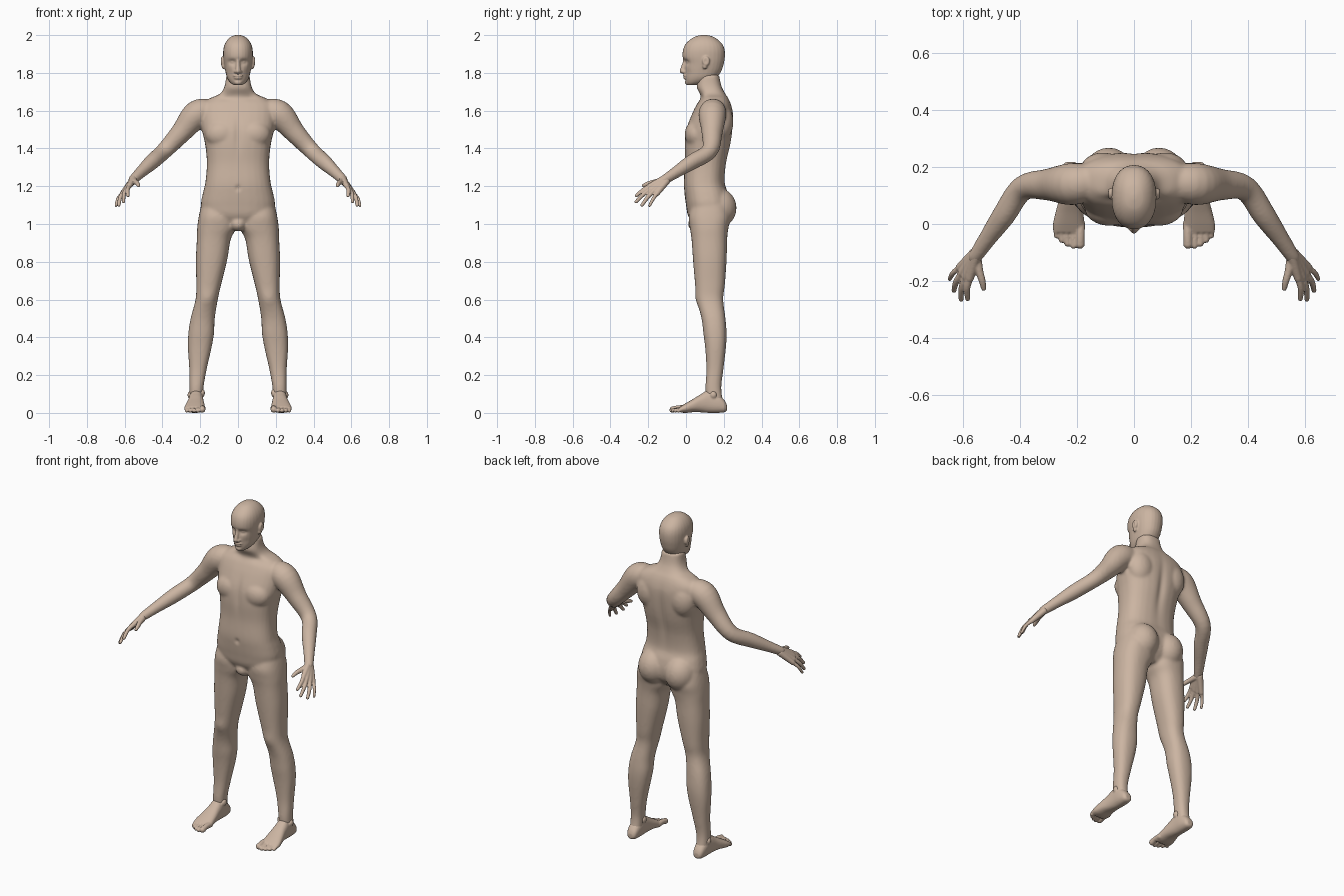
import bpy, bmesh, math
from mathutils import Vector, Matrix

SIDES = 28
skin = bpy.data.materials.new("skin")
skin.diffuse_color = (0.60, 0.46, 0.36, 1)


def spline(rows, steps=5):
    """Catmull-Rom interpolation of equal-length number rows."""
    out = []
    for i in range(len(rows) - 1):
        a, b, c, d = (rows[max(0, min(len(rows) - 1, i + k))] for k in (-1, 0, 1, 2))
        for s in range(steps):
            t = s / steps
            out.append([0.5 * (2 * q + (r - p) * t + (2 * p - 5 * q + 4 * r - u) * t * t
                               + (3 * q - p - 3 * r + u) * t ** 3)
                        for p, q, r, u in zip(a, b, c, d)])
    return out + [list(rows[-1])]


def loft(bm, rings):
    vs = [[bm.verts.new(p) for p in ring] for ring in rings]
    for a, b in zip(vs, vs[1:]):
        for i in range(SIDES):
            j = (i + 1) % SIDES
            bm.faces.new((a[i], a[j], b[j], b[i]))
    bm.faces.new(vs[0][::-1])
    bm.faces.new(vs[-1])


def stack(bm, rows, axis="z", side=1, power=0.85):
    """Rows of (position on axis, centre x, half width, low, high) as rounded sections."""
    rings = []
    for t, cx, hx, lo, hi in spline(rows):
        ring = []
        for k in range(SIDES):
            a = math.tau * k / SIDES
            c, s = (math.copysign(abs(f) ** power, f) for f in (math.cos(a), math.sin(a)))
            x, d = side * (cx + hx * c), (lo + hi) / 2 + (hi - lo) / 2 * s
            ring.append((x, d, t) if axis == "z" else (x, t, d))
        rings.append(ring)
    loft(bm, rings)


def tube(bm, pts, side=1):
    """Round limb through (x, y, z, radius) points, with domed ends."""
    rows = spline(pts)
    ps = [Vector((side * r[0], r[1], r[2])) for r in rows]
    d = (ps[-1] - ps[0]).normalized()
    ref = Vector((0, 0, 1)) if abs(d.y) > 0.8 else Vector((0, 1, 0))
    rings = []
    for i, p in enumerate(ps):
        t = (ps[min(i + 1, len(ps) - 1)] - ps[max(i - 1, 0)]).normalized()
        u = t.cross(ref).normalized()
        w = t.cross(u)
        rings.append([p + rows[i][3] * (u * math.cos(math.tau * k / SIDES) + w * math.sin(math.tau * k / SIDES))
                      for k in range(SIDES)])
    loft(bm, rings)
    for p, r in ((ps[0], rows[0][3]), (ps[-1], rows[-1][3])):
        ball(bm, p, (r, r, r))


def ball(bm, c, r):
    m = Matrix.Translation(c) @ Matrix.Diagonal((*r, 1))
    bmesh.ops.create_uvsphere(bm, u_segments=24, v_segments=14, radius=1, matrix=m)


def finish(name, bm, voxel, smooth, strokes=()):
    """Fuse overlapping volumes into one skin, then sculpt soft dents and bumps."""
    bmesh.ops.recalc_face_normals(bm, faces=bm.faces)
    me = bpy.data.meshes.new(name)
    bm.to_mesh(me)
    bm.free()
    ob = bpy.data.objects.new(name, me)
    bpy.context.collection.objects.link(ob)
    rm = ob.modifiers.new("fuse", "REMESH")
    rm.mode, rm.voxel_size = "VOXEL", voxel
    sm = ob.modifiers.new("soften", "SMOOTH")
    sm.factor, sm.iterations = 0.5, smooth
    dg = bpy.context.evaluated_depsgraph_get()
    ob_mesh = bpy.data.meshes.new_from_object(ob.evaluated_get(dg))
    ob.modifiers.clear()
    ob.data = ob_mesh
    for c, r, off in strokes:
        for s in ((1, -1) if c[0] else (1,)):
            for v in ob_mesh.vertices:
                e = sum(((v.co[i] - c[i] * (s if i == 0 else 1)) / r[i]) ** 2 for i in range(3))
                if e < 6:
                    v.co += Vector((s * off[0], off[1], off[2])) * math.exp(-e)
    ob_mesh.materials.clear()
    ob_mesh.materials.append(skin)
    ob_mesh.shade_smooth()
    return ob


# Body: torso with neck
bm = bmesh.new()
stack(bm, [(0.985, 0, .07, .05, .18), (1.04, 0, .175, .012, .225), (1.10, 0, .196, .0, .235),
           (1.16, 0, .187, -.008, .225), (1.22, 0, .173, -.012, .206), (1.32, 0, .165, -.006, .213),
           (1.42, 0, .174, -.008, .236), (1.50, 0, .192, .0, .247), (1.58, 0, .20, .03, .25),
           (1.63, 0, .195, .055, .24), (1.665, 0, .15, .075, .225), (1.69, 0, .095, .072, .208),
           (1.73, 0, .071, .056, .188), (1.79, 0, .062, .07, .175)], power=0.8)
ball(bm, (0, .06, 1.0), (.045, .05, .04))
for s in (1, -1):
    # buttocks, chest muscles and shoulder blades
    ball(bm, (s * .088, .17, 1.085), (.092, .098, .105))
    ball(bm, (s * .085, .055, 1.475), (.088, .062, .075))
    ball(bm, (s * .11, .185, 1.54), (.08, .066, .10))
    # legs
    stack(bm, [(1.10, .105, .09, .03, .22), (1.04, .108, .10, .014, .235), (.98, .112, .104, .02, .225),
               (.92, .128, .09, .029, .218), (.81, .14, .083, .037, .215), (.68, .155, .066, .048, .206),
               (.60, .166, .059, .057, .197), (.50, .187, .064, .082, .209), (.42, .195, .068, .092, .215),
               (.34, .203, .062, .102, .211), (.23, .212, .046, .108, .198), (.13, .22, .037, .103, .187),
               (.04, .222, .035, .11, .20)], side=s)
    # arms
    tube(bm, [(.13, .15, 1.60, .055), (.215, .14, 1.583, .074), (.30, .138, 1.485, .056),
              (.39, .125, 1.388, .044), (.456, .031, 1.328, .041), (.51, -.046, 1.278, .032),
              (.552, -.108, 1.238, .026), (.558, -.118, 1.231, .024)], s)
finish("body", bm, 0.008, 7, [
    ((0, .25, 1.40), (.022, .05, .17), (0, -.012, 0)),      # spine groove
    ((0, .0, 1.47), (.018, .05, .09), (0, .008, 0)),        # breastbone
    ((0, -.01, 1.19), (.012, .03, .014), (0, .008, 0)),     # navel
    ((.16, .055, .60), (.035, .03, .04), (0, -.006, 0)),    # kneecaps
    ((.07, .07, 1.675), (.05, .03, .02), (0, .008, -.004)), # collarbone hollows
])

# Head with brow, nose, lips and ears
bm = bmesh.new()
stack(bm, [(1.735, 0, .022, .008, .05), (1.75, 0, .042, .0, .11), (1.775, 0, .058, -.004, .16),
           (1.81, 0, .067, -.008, .187), (1.85, 0, .074, -.008, .20), (1.885, 0, .078, -.018, .206),
           (1.92, 0, .078, -.016, .205), (1.95, 0, .071, -.004, .194), (1.975, 0, .056, .02, .17),
           (1.993, 0, .034, .05, .14), (2.001, 0, .008, .085, .105)], power=0.9)
tube(bm, [(0, -.008, 1.865, .010), (0, -.014, 1.835, .011), (0, -.02, 1.81, .014)])
ball(bm, (0, -.004, 1.785), (.026, .012, .007))
ball(bm, (0, -.002, 1.773), (.022, .012, .007))
ball(bm, (0, .006, 1.75), (.02, .012, .014))
for s in (1, -1):
    ball(bm, (s * .013, -.012, 1.806), (.009, .011, .008))
    ball(bm, (s * .082, .106, 1.862), (.013, .02, .026))
    ball(bm, (s * .077, .10, 1.838), (.010, .013, .018))
finish("head", bm, 0.0045, 3, [
    ((.031, -.002, 1.857), (.021, .03, .014), (0, .013, 0)),    # eye sockets
    ((.031, .008, 1.856), (.011, .03, .007), (0, -.006, 0)),    # closed lids
    ((.096, .104, 1.862), (.02, .010, .016), (-.007, 0, 0)),    # ear hollows
    ((.05, .005, 1.80), (.02, .03, .02), (0, .004, 0)),         # cheeks
])

# Hands: knuckle, then fingertip for each finger; palm fills between wrist and knuckles
fingers = [((.575, -.190, 1.202), (.583, -.262, 1.150)), ((.590, -.185, 1.187), (.606, -.264, 1.118)),
           ((.603, -.172, 1.174), (.631, -.233, 1.100)), ((.611, -.152, 1.163), (.646, -.193, 1.097))]
for side, s in (("left", 1), ("right", -1)):
    bm = bmesh.new()
    for i, (k, t) in enumerate(fingers):
        w = (.553 + .002 * i, -.112 + .003 * i, 1.242 - .005 * i)
        r = .0095 if i == 3 else .011
        mid = [(a + b) / 2 for a, b in zip(k, t)]
        mid[0] += .006
        mid[2] += .005
        tube(bm, [(*w, .019), (*k, .014)], s)
        tube(bm, [(*k, r + .001), (*mid, r), (*t, r - .002)], s)
    tube(bm, [(.552, -.122, 1.228, .018), (.542, -.165, 1.222, .014),
              (.532, -.20, 1.214, .012), (.527, -.226, 1.203, .009)], s)
    finish(side + "_hand", bm, 0.004, 3)

# Feet: (toe base x, tip x, tip y, radius)
toes = [(.188, .189, -.070, .017), (.214, .212, -.076, .0115), (.235, .233, -.069, .011),
        (.254, .253, -.056, .011), (.271, .271, -.040, .0105)]
for side, s in (("left", 1), ("right", -1)):
    bm = bmesh.new()
    stack(bm, [(.217, .222, .016, .014, .04), (.205, .222, .029, .004, .065), (.17, .222, .036, 0, .10),
               (.12, .222, .038, .0, .12), (.08, .223, .042, .003, .10), (.04, .226, .049, .004, .075),
               (.0, .229, .055, .0, .052), (-.03, .229, .054, .002, .034)], axis="y", side=s)
    for x0, x1, y1, r in toes:
        tube(bm, [(x0, .0, .024, r), (x0, y1 * .55, r + .008, r * .9), (x1, y1, r + .001, r)], s)
    ball(bm, (s * .19, .135, .105), (.015, .02, .022))
    ball(bm, (s * .254, .145, .095), (.013, .018, .02))
    finish(side + "_foot", bm, 0.0045, 3)
